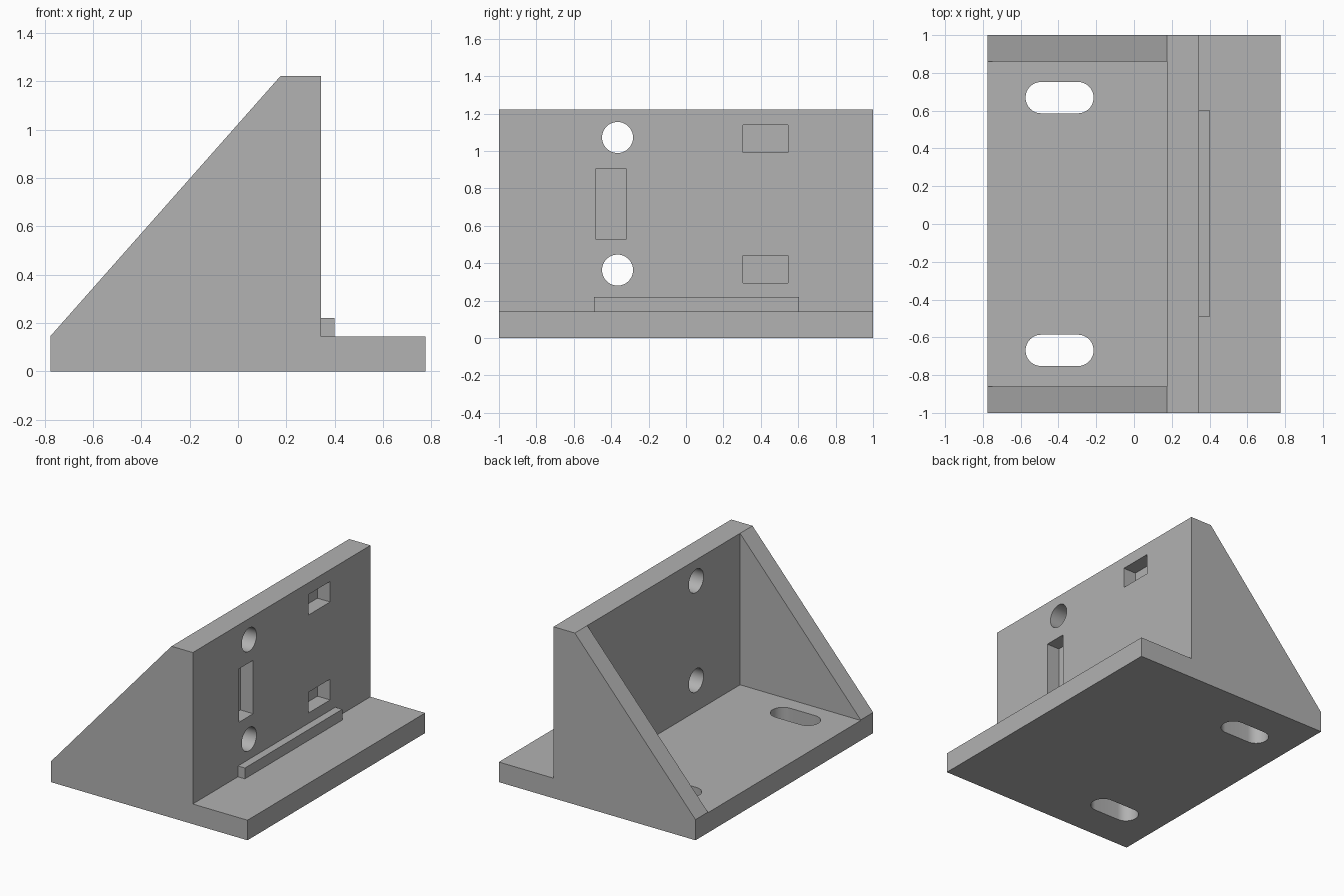
import bpy, bmesh, math
from mathutils import Matrix, Vector

cube = bpy.data.objects.get("Cube")
if cube:
    bpy.data.objects.remove(cube, do_unlink=True)

grey = bpy.data.materials.new("plain grey")
grey.use_nodes = True
colour = (0.445, 0.445, 0.445, 1)
grey.diffuse_color = colour
grey.node_tree.nodes["Principled BSDF"].inputs["Base Color"].default_value = colour


def prism(name, points, direction):
    """Extrude a closed outline of 3D points along a direction."""
    bm = bmesh.new()
    face = bm.faces.new([bm.verts.new(p) for p in points])
    moved = bmesh.ops.extrude_face_region(bm, geom=[face])["geom"]
    verts = [v for v in moved if isinstance(v, bmesh.types.BMVert)]
    bmesh.ops.translate(bm, verts=verts, vec=Vector(direction))
    bmesh.ops.recalc_face_normals(bm, faces=bm.faces)
    mesh = bpy.data.meshes.new(name)
    bm.to_mesh(mesh)
    bm.free()
    mesh.materials.append(grey)
    obj = bpy.data.objects.new(name, mesh)
    bpy.context.collection.objects.link(obj)
    return obj


def box(name, x, y, z):
    outline = [(x[0], y[0], z[0]), (x[1], y[0], z[0]),
               (x[1], y[1], z[0]), (x[0], y[1], z[0])]
    return prism(name, outline, (0, 0, z[1] - z[0]))


def arc(cx, cy, r, start, end, steps):
    return [(cx + r * math.cos(start + (end - start) * i / steps),
             cy + r * math.sin(start + (end - start) * i / steps))
            for i in range(steps + 1)]


def combine(target, tool, operation):
    """Apply a boolean and discard the tool."""
    mod = target.modifiers.new(tool.name, 'BOOLEAN')
    mod.operation = operation
    mod.solver = 'EXACT'
    mod.object = tool
    bpy.context.view_layer.objects.active = target
    bpy.ops.object.modifier_apply(modifier=mod.name)
    bpy.data.objects.remove(tool, do_unlink=True)


END, FACE, WALL_BACK = 0.775, 0.344, 0.176
FLOOR, TOP = 0.143, 1.222
HOLE_R = 0.083

# Side profile of base, wall and sloping gussets
profile = [(-END, 0), (END, 0), (END, FLOOR), (FACE, FLOOR),
           (FACE, TOP), (WALL_BACK, TOP), (-END, FLOOR + 0.004)]
bracket = prism("angle_bracket", [(x, -1, z) for x, z in profile], (0, 2, 0))

# Open bay between the two gussets
combine(bracket, box("bay", (-1, WALL_BACK), (-0.86, 0.86), (FLOOR, 2)), 'DIFFERENCE')

# Raised locating lip in front of the wall
combine(bracket, box("lip", (FACE - 0.03, 0.399), (-0.492, 0.604),
                     (FLOOR - 0.03, 0.22)), 'UNION')

# Round through holes in the wall
for z in (0.363, 1.072):
    ring = arc(-0.366, z, HOLE_R, 0, 2 * math.pi, 48)[:-1]
    combine(bracket, prism("wall_hole", [(0, a, b) for a, b in ring], (0.6, 0, 0)),
            'DIFFERENCE')

# Blind pockets in the wall face
for y, z in (((-0.481, -0.321), (0.527, 0.907)),
             ((0.305, 0.546), (0.294, 0.442)),
             ((0.305, 0.546), (0.992, 1.138))):
    combine(bracket, box("pocket", (FACE - 0.1, FACE + 0.05), y, z), 'DIFFERENCE')

# Mounting slots through the base
for side in (-1, 1):
    y, q = side * 0.669, math.pi / 2
    outline = (arc(-0.297, y, HOLE_R, -q, q, 24)
               + arc(-0.491, y, HOLE_R, q, 3 * q, 24))
    combine(bracket, prism("base_slot", [(a, b, -0.1) for a, b in outline], (0, 0, 0.4)),
            'DIFFERENCE')

# Smooth the bores while keeping edges sharp
bpy.ops.object.select_all(action='DESELECT')
bracket.select_set(True)
bpy.context.view_layer.objects.active = bracket
bpy.ops.object.shade_smooth_by_angle(angle=math.radians(30))
